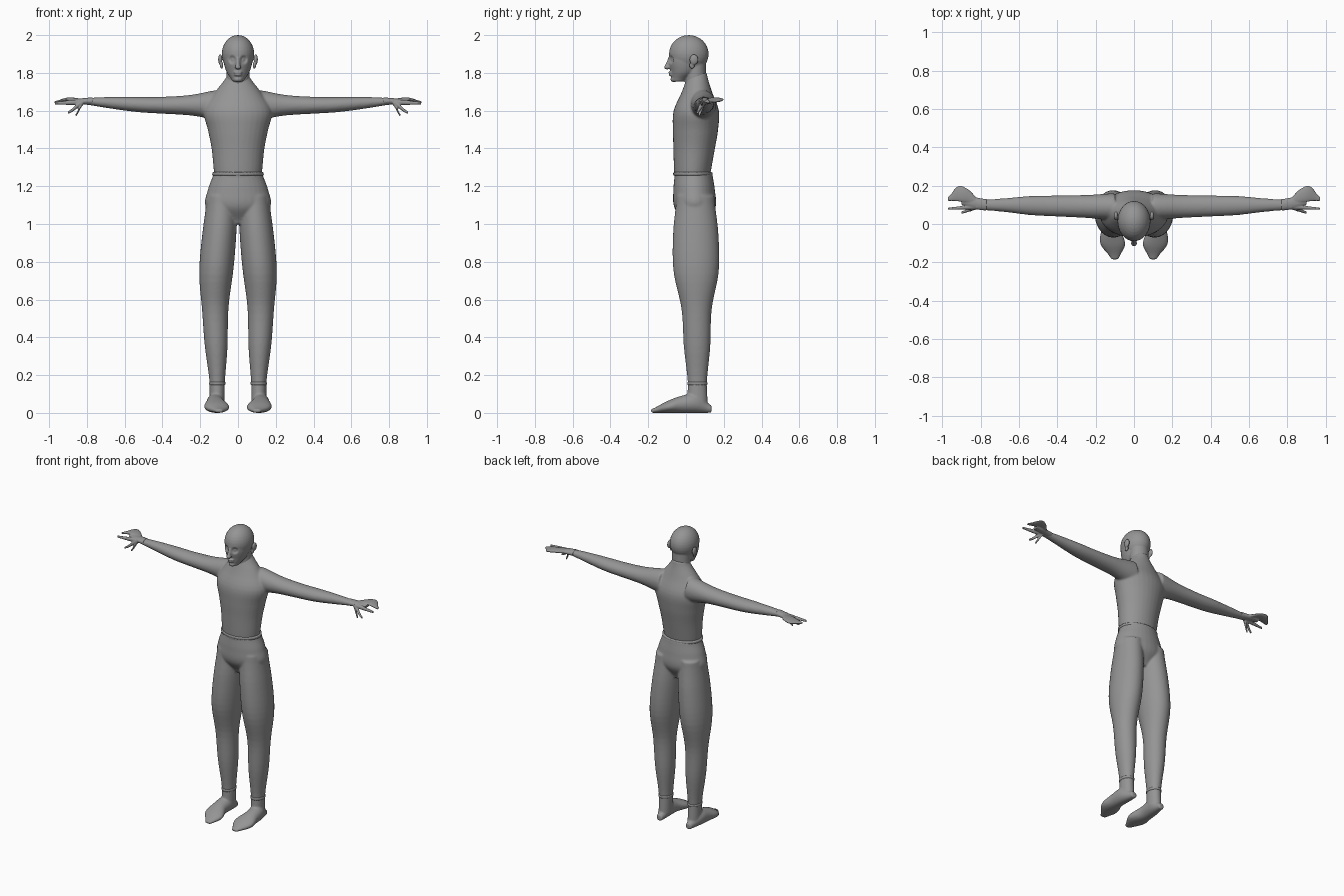
import bpy, bmesh, math
from mathutils import Matrix, Vector

if "Cube" in bpy.data.objects:
    bpy.data.objects.remove(bpy.data.objects["Cube"])

colour = (0.3, 0.3, 0.3, 1)
grey = bpy.data.materials.new("plain grey")
grey.use_nodes = True
grey.diffuse_color = colour
grey.node_tree.nodes["Principled BSDF"].inputs["Base Color"].default_value = colour


def along(values, t):
    """Smooth curve through evenly spaced values, read at t from start to end."""
    last = len(values) - 1
    pos = t * last
    i = max(min(int(pos), last - 1), 0)
    f = pos - i
    before, start = values[max(i - 1, 0)], values[i]
    end, after = values[min(i + 1, last)], values[min(i + 2, last)]
    slope_in, slope_out = (end - before) / 2, (after - start) / 2
    gap = end - start
    return (start + slope_in * f + (3 * gap - 2 * slope_in - slope_out) * f ** 2
            + (slope_in + slope_out - 2 * gap) * f ** 3)


def loft(bm, axis, span, radius_u, radius_v, centre_u, centre_v, side=1):
    """Skin oval rings stacked along one axis."""
    steps, sides = 24, 32
    rings = []
    for step in range(steps + 1):
        t = step / steps
        w = span[0] + (span[1] - span[0]) * t
        ring = []
        for k in range(sides):
            angle = math.tau * k / sides
            u = along(centre_u, t) + along(radius_u, t) * math.cos(angle)
            v = along(centre_v, t) + along(radius_v, t) * math.sin(angle)
            x, y, z = {"x": (w, u, v), "y": (u, w, v), "z": (u, v, w)}[axis]
            ring.append(bm.verts.new((x * side, y, z)))
        rings.append(ring)
    for low, high in zip(rings, rings[1:]):
        for k in range(sides):
            bm.faces.new((low[k - 1], low[k], high[k], high[k - 1]))
    bm.faces.new(rings[0])
    bm.faces.new(rings[-1])


def ball(bm, centre, radii):
    """Stretched sphere."""
    matrix = Matrix.Translation(centre) @ Matrix.Diagonal((*radii, 1))
    bmesh.ops.create_uvsphere(bm, u_segments=32, v_segments=16, radius=1, matrix=matrix)


def part(name, *shapes, voxel=0.006, soften=4):
    """Fuse overlapping lofts and balls into one smooth skin."""
    bm = bmesh.new()
    for shape in shapes:
        (loft if "span" in shape else ball)(bm, **shape)
    bmesh.ops.recalc_face_normals(bm, faces=bm.faces)
    mesh = bpy.data.meshes.new(name)
    bm.to_mesh(mesh)
    bm.free()
    obj = bpy.data.objects.new(name, mesh)
    bpy.context.collection.objects.link(obj)
    fuse = obj.modifiers.new("fuse", "REMESH")
    fuse.mode = "VOXEL"
    fuse.voxel_size = voxel
    smooth = obj.modifiers.new("soften", "SMOOTH")
    smooth.factor = 0.5
    smooth.iterations = soften
    evaluated = obj.evaluated_get(bpy.context.evaluated_depsgraph_get())
    obj.data = bpy.data.meshes.new_from_object(evaluated)
    obj.modifiers.clear()
    obj.data.materials.clear()
    obj.data.materials.append(grey)
    obj.data.polygons.foreach_set("use_smooth", [True] * len(obj.data.polygons))
    return obj


def push(obj, centre, reach, offset):
    """Soft sculpt stroke forward or back, mirrored across x."""
    for vert in obj.data.vertices:
        mirrored = Vector((abs(vert.co.x), vert.co.y, vert.co.z))
        distance = (mirrored - Vector(centre)).length / reach
        if distance < 1:
            vert.co.y += offset * (1 - distance ** 2) ** 2


# Upper body: torso, shoulders and arms
torso = dict(axis="z", span=(1.2, 1.8), centre_u=[0], centre_v=[.03, .05, .06],
             radius_u=[.12, .13, .14, .16, .18, .12, .05],
             radius_v=[.09, .1, .11, .12, .12, .08, .05])
arm = dict(axis="x", span=(.1, .83), centre_u=[.09, .1], centre_v=[1.63, 1.63, 1.65],
           radius_u=[.07, .06, .055, .05, .035, .025],
           radius_v=[.08, .055, .045, .04, .03, .016])
part("upper_body", torso, arm, dict(arm, side=-1), soften=10)

# Head: cranium, jaw, neck and facial features
cranium = dict(centre=(0, .015, 1.9), radii=(.086, .105, .1))
jaw = dict(axis="z", span=(1.755, 1.9), centre_u=[0], centre_v=[-.04, -.01, 0, .01],
           radius_u=[.03, .06, .075, .08], radius_v=[.035, .07, .09, .1])
neck = dict(axis="z", span=(1.7, 1.9), centre_u=[0], centre_v=[.05],
            radius_u=[.06], radius_v=[.055])
nose_tip = dict(centre=(0, -.1, 1.83), radii=(.016, .017, .012))
nose_bridge = dict(axis="z", span=(1.83, 1.88), centre_u=[0], centre_v=[-.1, -.085],
                   radius_u=[.012, .008], radius_v=[.014, .01])
upper_lip = dict(centre=(0, -.08, 1.802), radii=(.024, .014, .007))
lower_lip = dict(centre=(0, -.078, 1.79), radii=(.022, .014, .007))
chin = dict(centre=(0, -.064, 1.766), radii=(.023, .018, .015))
head = part("head", cranium, jaw, neck, nose_tip, nose_bridge, upper_lip, lower_lip, chin,
            voxel=.0045)
push(head, centre=(.03, -.08, 1.87), reach=.027, offset=.015)
push(head, centre=(.03, -.07, 1.87), reach=.014, offset=-.006)

# Trousers: hips and both legs
hips = dict(axis="z", span=(1, 1.27), centre_u=[0], centre_v=[.05, .04],
            radius_u=[.07, .17, .16, .13], radius_v=[.06, .11, .11, .1])
leg = dict(axis="z", span=(.15, 1.15), centre_u=[.11, .12, .085], centre_v=[.06, .05],
           radius_u=[.04, .06, .07, .09, .09, .08],
           radius_v=[.05, .07, .08, .12, .12, .1])
part("trousers", hips, leg, dict(leg, side=-1), soften=8)

# Waistband
part("waistband", dict(axis="z", span=(1.255, 1.275), centre_u=[0], centre_v=[.036],
                       radius_u=[.137], radius_v=[.104]), soften=1)

# Bare feet resting on their soles, and the trouser cuffs above them
arch = [.01, .03, .045, .05, .02]
foot = dict(axis="y", span=(-.185, .135), centre_u=[.1, .12, .11], centre_v=arch,
            radius_u=[.02, .065, .05, .045, .02], radius_v=arch)
ankle = dict(axis="z", span=(.04, .16), centre_u=[.11], centre_v=[.06],
             radius_u=[.04], radius_v=[.055, .05])
cuff = dict(axis="z", span=(.145, .165), centre_u=[.11], centre_v=[.06],
            radius_u=[.044], radius_v=[.054])

# Hands: palm, broad swept-back fan, and three slim fingers from one knuckle
palm = dict(axis="x", span=(.77, .9), centre_u=[.1, .12], centre_v=[1.65],
            radius_u=[.03, .03, .02], radius_v=[.02, .015, .01])
fan = dict(axis="x", span=(.81, .972), centre_u=[.11, .145, .158, .13],
           centre_v=[1.65, 1.66, 1.645],
           radius_u=[.02, .035, .04, .01], radius_v=[.012, .01, .01, .005])
knuckle = Vector((.82, .09, 1.645))
fingertips = (.97, .08, 1.64), (.9, .06, 1.59), (.86, .07, 1.575)
fingers = [dict(axis="x", span=(knuckle.x, x), centre_u=[knuckle.y, y],
                centre_v=[knuckle.z, z], radius_u=[.015, .01, .006],
                radius_v=[.015, .012, .007]) for x, y, z in fingertips]

for label, side in (("left", 1), ("right", -1)):
    part(label + "_foot", dict(foot, side=side), dict(ankle, side=side))
    part(label + "_ankle_cuff", dict(cuff, side=side), soften=1)
    part(label + "_hand", *[dict(piece, side=side) for piece in (palm, fan, *fingers)],
         voxel=.0035, soften=2)
    # Ear: a tall shell with a lobe
    part(label + "_ear", dict(centre=(side * .094, .042, 1.87), radii=(.011, .023, .028)),
         dict(centre=(side * .087, .032, 1.84), radii=(.009, .014, .018)),
         voxel=.004, soften=1)
